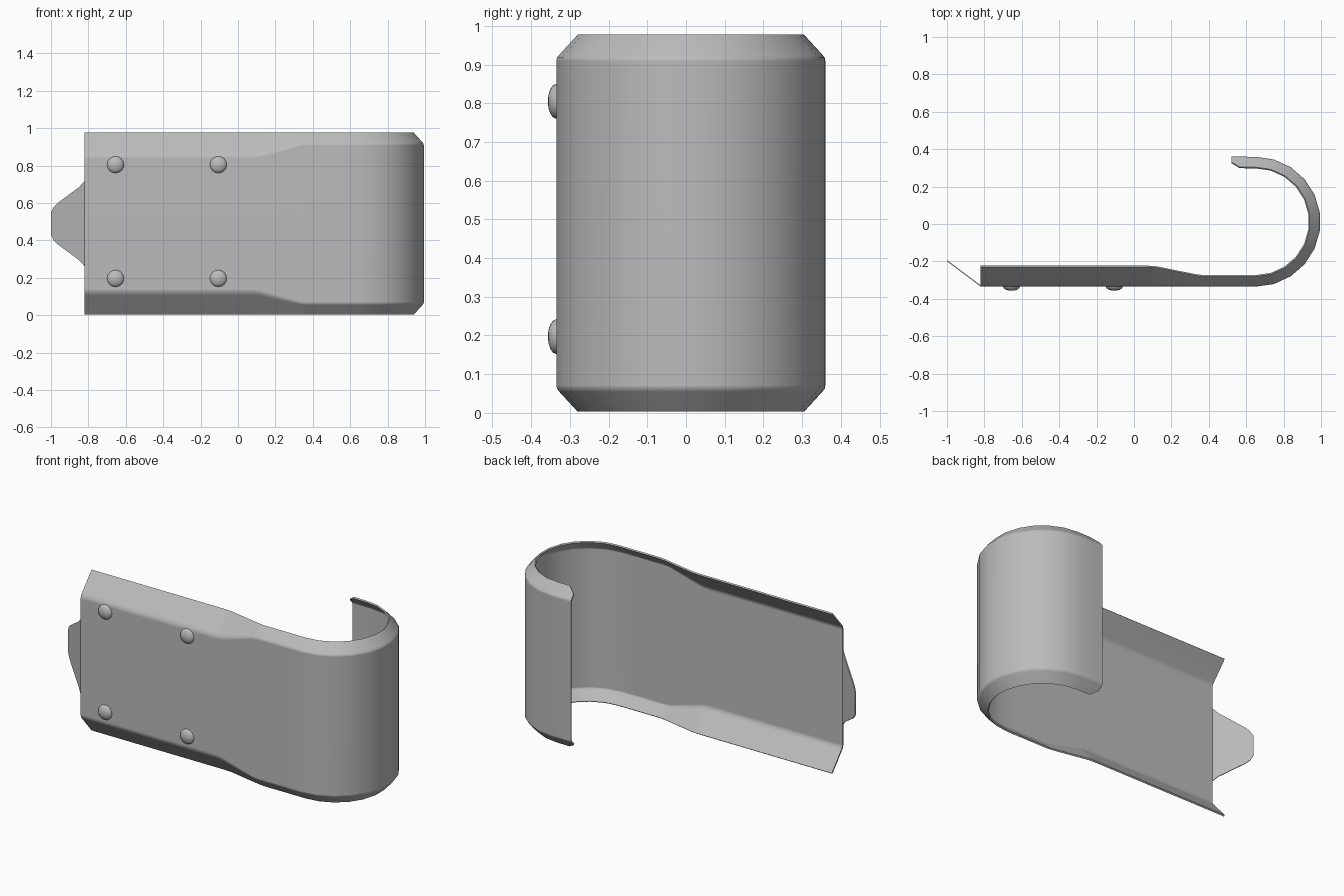
import bpy, bmesh, math
from mathutils import Vector

cube = bpy.data.objects.get("Cube")
if cube:
    bpy.data.objects.remove(cube, do_unlink=True)

steel = bpy.data.materials.new("grey_steel")
steel.use_nodes = True
GREY = (0.5, 0.5, 0.5, 1)
steel.diffuse_color = GREY
steel.node_tree.nodes["Principled BSDF"].inputs["Base Color"].default_value = GREY

LOW, HIGH, FRONT = 0.003, 0.977, -0.335
THICK = 0.009


def finish(name, bm, thickness=0):
    mesh = bpy.data.meshes.new(name)
    bm.to_mesh(mesh)
    bm.free()
    mesh.materials.append(steel)
    obj = bpy.data.objects.new(name, mesh)
    bpy.context.collection.objects.link(obj)
    bpy.ops.object.select_all(action='DESELECT')
    obj.select_set(True)
    bpy.context.view_layer.objects.active = obj
    if thickness:
        mod = obj.modifiers.new("sheet", 'SOLIDIFY')
        mod.thickness = thickness
        mod.offset = -1
        bpy.ops.object.modifier_apply(modifier=mod.name)
    bpy.ops.object.shade_smooth_by_angle(angle=math.radians(35))
    weighted = obj.modifiers.new("clean_shading", 'WEIGHTED_NORMAL')
    weighted.keep_sharp = True
    return obj


# Stations along the strip: position, inward direction, flange depth, fold height, rim reach
inward = Vector((0, 1, 0))
stations = [(Vector((x, FRONT, 0)), inward, d, h, 1) for x, d, h in
            ((-0.82, 0.105, 0.122), (0.08, 0.105, 0.122), (0.12, 0.102, 0.118),
             (0.33, 0.06, 0.064), (0.37, 0.055, 0.06), (0.56, 0.055, 0.06))]
centre, radius, steps = Vector((0.65, 0.012, 0)), 0.347, 11
for i in range(steps + 1):
    a = math.pi * (i / steps - 0.5)
    out = Vector((math.cos(a), math.sin(a), 0))
    stations.append((centre + out * radius, -out, 0.055, 0.06, 1))
for x, reach in ((0.565, 1), (0.52, 0.5)):
    stations.append((Vector((x, 0.36, 0)), -inward, 0.055, 0.06, reach))


def section(station):
    """Half section from rim to panel, mirrored to make the whole one."""
    pos, n, d, h, reach = station
    half = [(d * reach, h * (1 - reach)), (d * 0.14, h * 0.86),
            (d * 0.03, h * 0.99), (0, h * 1.14)]
    lower = [pos + n * a + Vector((0, 0, LOW + b)) for a, b in half]
    upper = [pos + n * a + Vector((0, 0, HIGH - b)) for a, b in reversed(half)]
    return lower + upper


# Folded strip with hook
bm = bmesh.new()
rows = [[bm.verts.new(p) for p in section(s)] for s in stations]
for r, s in zip(rows, rows[1:]):
    for j in range(len(r) - 1):
        bm.faces.new((r[j], s[j], s[j + 1], r[j + 1]))
finish("hooked_strip", bm, THICK)

# Bent tongue at the straight end
bm = bmesh.new()
half = [(-0.82, 0.228), (-0.85, 0.195), (-0.965, 0.11), (-0.985, 0.09), (-1.0, 0.06)]
outline = [(x, -w) for x, w in half] + [(x, w) for x, w in reversed(half)]
verts = [bm.verts.new((x, FRONT + (-0.82 - x) * 0.75, 0.49 + w)) for x, w in outline]
face = bm.faces.new(verts)
face.normal_update()
if face.normal.y > 0:
    face.normal_flip()
finish("bent_tongue", bm, 0.006)

# Domed rivets
for col, x in (("end", -0.655), ("middle", -0.105)):
    for row, z in (("upper", 0.805), ("lower", 0.197)):
        bm = bmesh.new()
        bmesh.ops.create_uvsphere(bm, u_segments=16, v_segments=8, radius=1)
        for v in bm.verts:
            c = v.co.copy()
            v.co = (x + c.x * 0.045, FRONT - max(c.z, -0.1) * 0.022, z + c.y * 0.045)
        bmesh.ops.recalc_face_normals(bm, faces=bm.faces)
        finish(row + "_" + col + "_rivet", bm)
